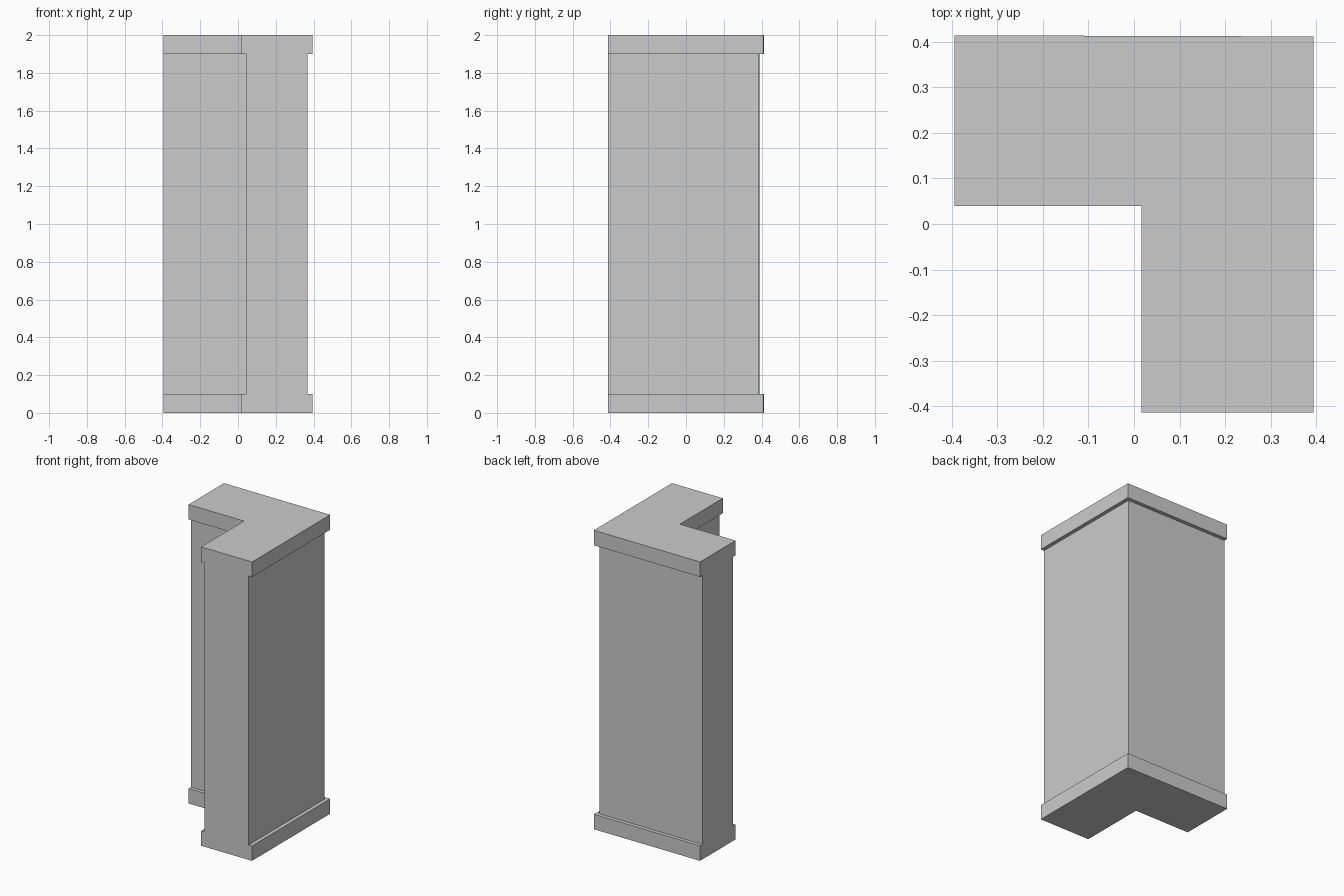
import bpy, bmesh

if "Cube" in bpy.data.objects:
    bpy.data.objects.remove(bpy.data.objects["Cube"])

X, Y = 0.394, 0.414          # half extents of the trim outline
INNER_X, INNER_Y = 0.017, 0.0395  # inside corner of the trim
SKEW = 0.0025                # back face runs very slightly out of square


def l_prism(name, z0, z1, inset):
    """Extrude an L-shaped plan; long faces are inset, wall ends stay flush."""
    plan = [
        (-X, INNER_Y + inset),
        (INNER_X + inset, INNER_Y + inset),
        (INNER_X + inset, -Y),
        (X - inset, -Y),
        (X - inset, Y - SKEW - inset),
        (-X, Y - inset),
    ]
    bm = bmesh.new()
    base = bm.faces.new([bm.verts.new((x, y, z0)) for x, y in plan])
    ext = bmesh.ops.extrude_face_region(bm, geom=[base])
    top = [v for v in ext["geom"] if isinstance(v, bmesh.types.BMVert)]
    bmesh.ops.translate(bm, verts=top, vec=(0, 0, z1 - z0))
    bmesh.ops.recalc_face_normals(bm, faces=bm.faces)
    mesh = bpy.data.meshes.new(name)
    bm.to_mesh(mesh)
    bm.free()
    obj = bpy.data.objects.new(name, mesh)
    bpy.context.collection.objects.link(obj)
    return obj


# Base trim, recessed corner wall, top trim
l_prism("base_trim", 0.0, 0.1, 0.0)
l_prism("corner_wall", 0.1, 1.9, 0.025)
l_prism("top_trim", 1.9, 2.0, 0.0)
